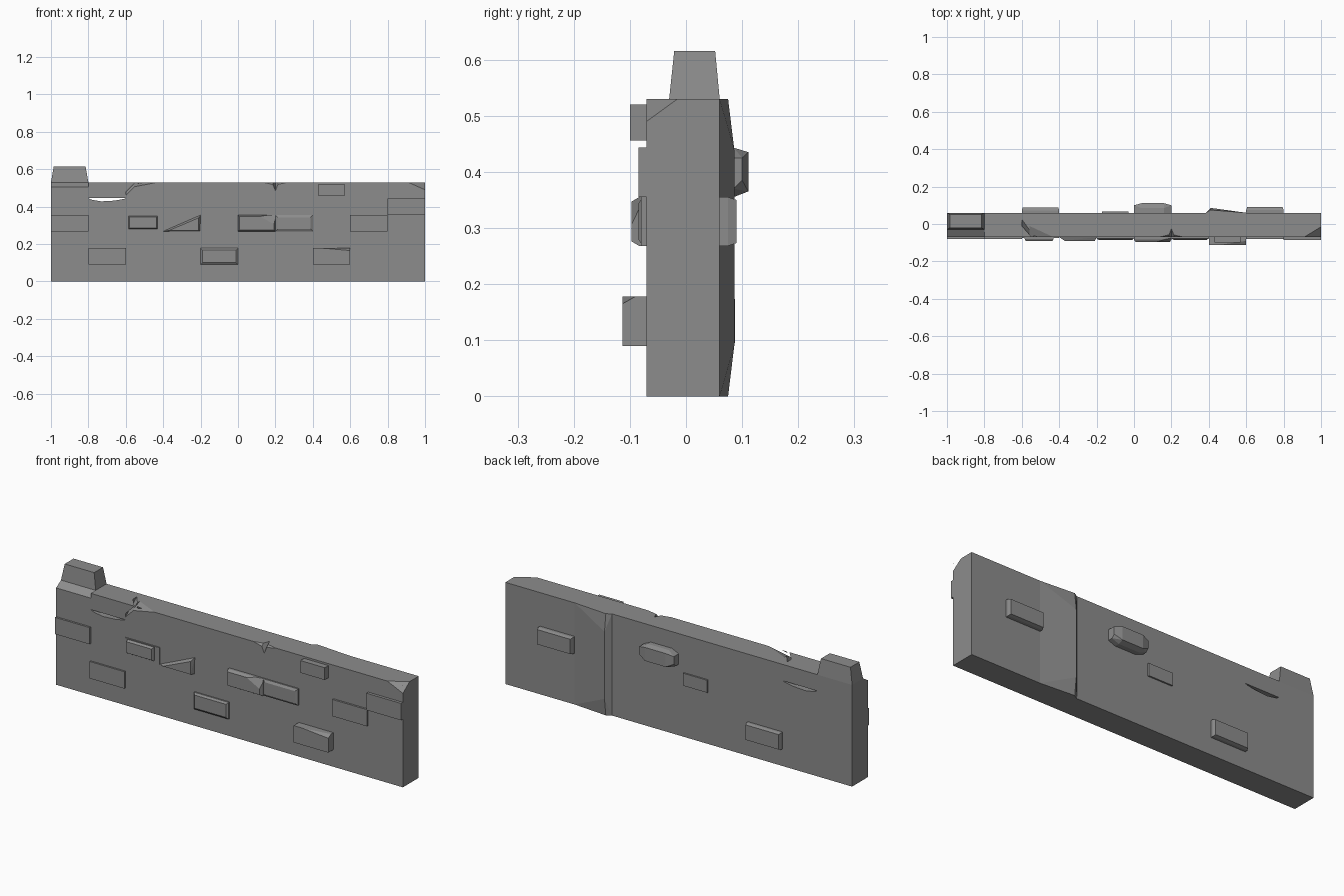
import bpy, bmesh

FRONT, BACK, TOP = -0.07, 0.06, 0.53

# Dark stone
stone = bpy.data.materials.new("dark_stone")
stone.diffuse_color = (0.264, 0.264, 0.264, 1)


def hull(name, pts):
    """Flat-faced convex solid around a few points."""
    me = bpy.data.meshes.new(name)
    bm = bmesh.new()
    for p in pts:
        bm.verts.new(p)
    bmesh.ops.convex_hull(bm, input=bm.verts)
    loose = [v for v in bm.verts if not v.link_faces]
    bmesh.ops.delete(bm, geom=loose, context='VERTS')
    bmesh.ops.dissolve_limit(bm, angle_limit=0.01, verts=bm.verts, edges=bm.edges)
    bmesh.ops.recalc_face_normals(bm, faces=bm.faces)
    bm.to_mesh(me)
    bm.free()
    me.materials.append(stone)
    ob = bpy.data.objects.new(name, me)
    bpy.context.collection.objects.link(ob)
    return ob


def box_pts(x0, x1, y0, y1, z0, z1):
    return [(x, y, z) for x in (x0, x1) for y in (y0, y1) for z in (z0, z1)]


def cut(target, pts):
    """Carve a convex chip out of the target."""
    cutter = hull("chip_cutter", pts)
    cutter.hide_render = True
    mod = target.modifiers.new("chip", 'BOOLEAN')
    mod.operation = 'DIFFERENCE'
    mod.solver = 'EXACT'
    mod.object = cutter
    dg = bpy.context.evaluated_depsgraph_get()
    me = bpy.data.meshes.new_from_object(target.evaluated_get(dg))
    target.modifiers.clear()
    target.data = me
    bpy.data.objects.remove(cutter)


def brick(name, x0, x1, z0, z1, wall_y, out_y, bevel=0.0):
    """Brick standing out of a wall face, its outer face optionally inset."""
    inner = wall_y + (0.01 if out_y < wall_y else -0.01)
    edge = out_y + (wall_y - out_y) * (0.5 if bevel else 0)
    b = bevel
    return hull(name, box_pts(x0, x1, inner, edge, z0, z1)
                + box_pts(x0 + b, x1 - b, out_y, out_y, z0 + b, z1 - b))


# Main wall slab
wall = hull("wall", box_pts(-1, 1, FRONT, BACK, 0, TOP))

# Sloped ledge under the battlement
cut(wall, [(x, y, z) for x in (-1.1, -0.8)
           for y, z in ((-0.07, 0.505), (-0.03, 0.53), (-0.03, 0.58),
                        (-0.11, 0.58), (-0.11, 0.48))])
# Broken right corner
cut(wall, [(0.91, -0.07, 0.53), (1, -0.07, 0.49), (1, -0.015, 0.53),
           (0.91, -0.1, 0.56), (1.05, -0.1, 0.45), (1.05, -0.015, 0.56)])
# Chips along the top front edge: a steep break, then a shallow one
cut(wall, [(-0.6, -0.07, 0.46), (-0.55, -0.07, 0.51), (-0.53, -0.07, 0.53),
           (-0.6, 0.025, 0.53), (-0.6, -0.09, 0.46), (-0.55, -0.09, 0.51),
           (-0.53, -0.09, 0.53), (-0.6, 0.025, 0.56)])
cut(wall, [(-0.56, -0.07, 0.505), (-0.43, -0.07, 0.53), (-0.56, -0.01, 0.53),
           (-0.56, -0.09, 0.505), (-0.43, -0.09, 0.53), (-0.56, -0.01, 0.56)])
for w, z, y in ((0.018, 0.485, -0.025), (0.065, 0.515, -0.055)):
    cut(wall, [(0.2 - w, -0.07, TOP), (0.2, -0.07, z), (0.2 + w, -0.07, TOP),
               (0.2, y, TOP), (0.2, -0.09, z), (0.2 - w, -0.09, 0.54),
               (0.2 + w, -0.09, 0.54)])
# Open crack through the wall
crack = ((-0.8, 0.445), (-0.78, 0.436), (-0.73, 0.428), (-0.66, 0.432),
         (-0.61, 0.441), (-0.6, 0.445))
cut(wall, [(x, y, z) for x, z in crack for y in (-0.2, 0.2)])

# Battlement
hull("battlement", box_pts(-1, -0.8, -0.03, 0.06, 0.52, 0.53)
     + box_pts(-0.985, -0.815, -0.021, 0.052, 0.615, 0.615))

# Front bricks: x range, z range, outer y, bevel
LOW, MID, HIGH = (0.09, 0.178), (0.268, 0.355), (0.355, 0.443)
front_bricks = [
    (-1.0, -0.8, MID, -0.08, 0), (-0.8, -0.6, LOW, -0.079, 0),
    (-0.6, -0.4, MID, -0.075, 0), (-0.585, -0.43, (0.28, 0.35), -0.09, 0.006),
    (-0.2, 0.0, LOW, -0.085, 0.01), (0.2, 0.4, MID, -0.085, 0.012),
    (0.6, 0.8, MID, -0.08, 0), (0.8, 1.0, HIGH, -0.085, 0),
    (0.43, 0.57, (0.456, 0.52), -0.1, 0),
]
for x0, x1, (z0, z1), y, b in front_bricks:
    brick("front_brick", x0, x1, z0, z1, FRONT, y, b)

# Broken wedge brick
hull("wedge_brick", [(-0.4, -0.06, 0.268), (-0.2, -0.06, 0.268), (-0.2, -0.06, 0.355),
                     (-0.4, -0.07, 0.268), (-0.2, -0.07, 0.355), (-0.37, -0.09, 0.272),
                     (-0.21, -0.09, 0.272), (-0.21, -0.09, 0.34)])
# Worn bricks with knocked-off corners
worn = brick("worn_brick", 0, 0.2, *MID, FRONT, -0.097, 0.008)
cut(worn, [(0.08, -0.1, 0.36), (0.21, -0.1, 0.29), (0.21, -0.07, 0.36),
           (0.21, -0.13, 0.38), (0.21, -0.13, 0.3)])
deep = brick("deep_brick", 0.4, 0.6, *LOW, FRONT, -0.113)
cut(deep, [(0.45, -0.113, 0.178), (0.6, -0.113, 0.165), (0.6, -0.09, 0.178),
           (0.6, -0.14, 0.165), (0.62, -0.12, 0.2), (0.45, -0.12, 0.2)])

# Back bricks
brick("back_brick", -0.6, -0.4, *LOW, BACK, 0.087, 0.005)
brick("back_brick", 0.6, 0.8, *MID, BACK, 0.09, 0.005)
brick("back_brick_small", -0.17, -0.03, 0.27, 0.335, BACK, 0.068)
hull("back_brick_faceted", box_pts(0, 0.2, 0.05, 0.085, 0.37, 0.425)
     + box_pts(0.04, 0.16, 0.05, 0.085, *HIGH)
     + box_pts(0, 0.2, 0.1, 0.1, 0.385, 0.425)
     + box_pts(0.04, 0.16, 0.111, 0.111, 0.365, 0.435))

# Split ridge running up the back
hull("back_ridge", [(x, y, z) for z, r in ((0, 0.075), (0.09, 0.086), (0.44, 0.086), (TOP, 0.075))
                    for x, y in ((0.385, 0.055), (0.385, 0.06), (0.41, r),
                                 (0.6, 0.06), (0.6, 0.055))])
